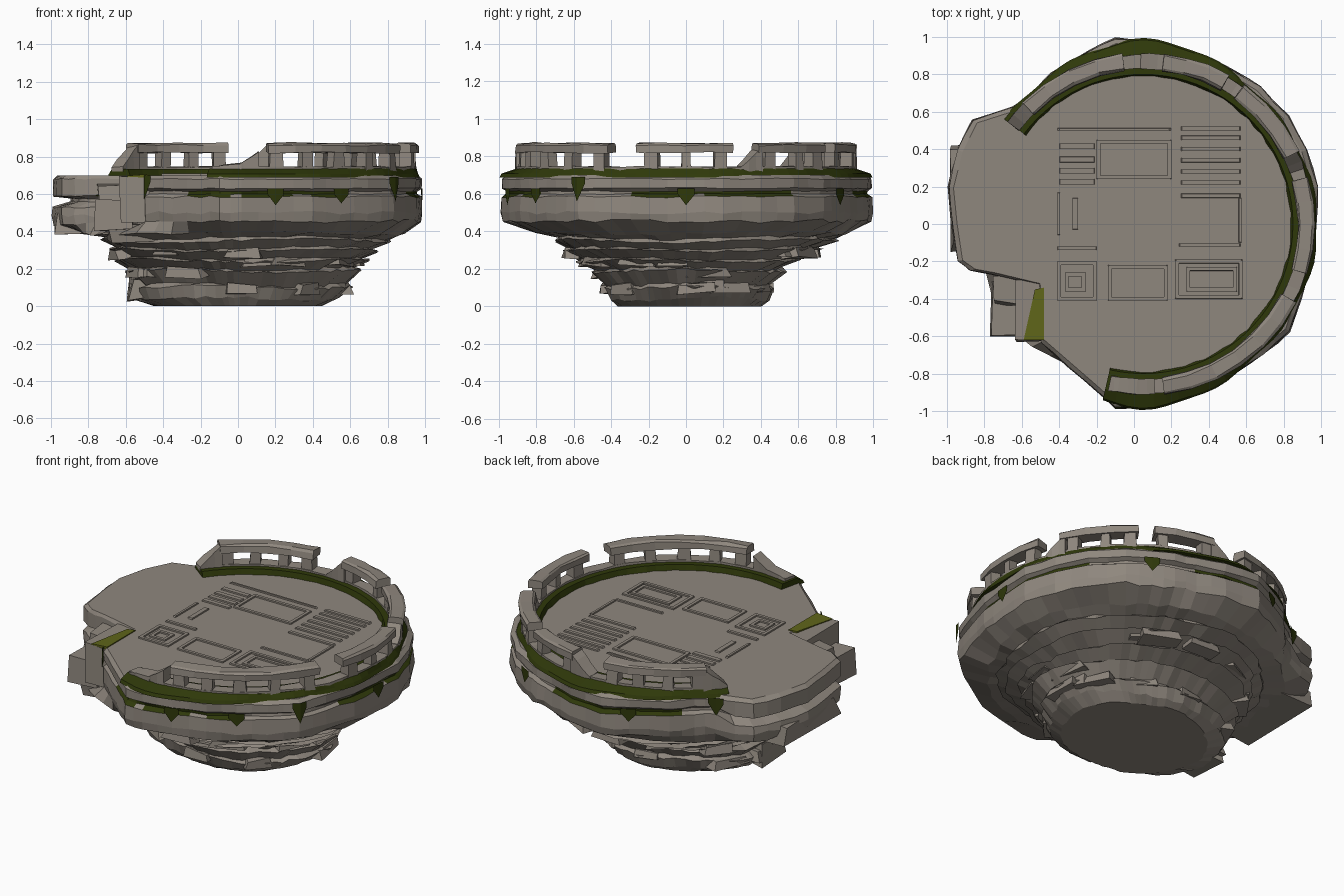
import bpy, bmesh, math, random
from mathutils import Vector, Matrix

if "Cube" in bpy.data.objects:
    bpy.data.objects.remove(bpy.data.objects["Cube"])
random.seed(4)
J = lambda s: random.uniform(-s, s)

def material(name, c):
    m = bpy.data.materials.new(name)
    m.diffuse_color = (*c, 1)
    m.use_nodes = True
    m.node_tree.nodes["Principled BSDF"].inputs["Base Color"].default_value = m.diffuse_color
    return m

STONE = material("grey stone", (0.275, 0.243, 0.208))
MOSS = material("dark moss", (0.028, 0.04, 0.003))
LIGHT = material("light moss", (0.115, 0.13, 0.010))

def add(name, verts, faces, *mats):
    me = bpy.data.meshes.new(name)
    me.from_pydata([tuple(v) for v in verts], [], faces)
    bm = bmesh.new()
    bm.from_mesh(me)
    bmesh.ops.recalc_face_normals(bm, faces=bm.faces)
    bm.to_mesh(me)
    bm.free()
    for m in mats:
        me.materials.append(m)
    ob = bpy.data.objects.new(name, me)
    bpy.context.collection.objects.link(ob)
    return ob

def loft(name, rings, *mats):
    """Skin closed rings and cap both ends."""
    n = len(rings[0])
    f = [(k*n+i, k*n+(i+1) % n, (k+1)*n+(i+1) % n, (k+1)*n+i)
         for k in range(len(rings)-1) for i in range(n)]
    f += [tuple(range(n)), tuple(range((len(rings)-1)*n, len(rings)*n))]
    return add(name, [v for r in rings for v in r], f, *mats)

BOX = [(0, 1, 3, 2), (4, 6, 7, 5), (0, 4, 5, 1), (2, 3, 7, 6), (0, 2, 6, 4), (1, 5, 7, 3)]

def rock(name, c, size, rot=0, jit=0.0, taper=1.0, mat=STONE):
    M = Matrix.Translation(c) @ Matrix.Rotation(rot, 4, 'Z')
    vs = []
    for x in (-.5, .5):
        for y in (-.5, .5):
            for z in (-.5, .5):
                t = taper if z > 0 else 1
                vs.append(M @ Vector((x*size[0]*t+J(jit), y*size[1]*t+J(jit), z*size[2]+J(jit))))
    return add(name, vs, BOX, mat)

# Platform outline seen from above
OUT = [(.98, 0), (.99, .2), (.93, .4), (.83, .58), (.68, .74), (.55, .82), (.43, .88), (.3, .92),
       (.13, .98), (-.1, 1), (-.25, .93), (-.45, .81), (-.55, .7), (-.65, .63), (-.87, .56),
       (-.95, .4), (-1, .2), (-.98, 0), (-.95, -.2), (-.88, -.25), (-.77, -.27), (-.52, -.33),
       (-.5, -.64), (-.35, -.77), (-.2, -.9), (-.1, -.99), (.02, -.99), (.2, -.95), (.4, -.89),
       (.55, -.8), (.7, -.7), (.84, -.58), (.9, -.4), (.96, -.2)]
pts = []
for i, p in enumerate(OUT):
    q = OUT[(i+1) % len(OUT)]
    pts += [p, ((p[0]+q[0])/2, (p[1]+q[1])/2)]

# Terraced underside: z, -x, +x, -y, +y extents
CONE = [(0, .44, .45, .37, .39), (.04, .55, .53, .41, .43), (.10, .57, .60, .44, .46),
        (.115, .53, .57, .42, .44), (.19, .61, .65, .50, .54), (.20, .57, .61, .47, .51),
        (.245, .65, .70, .57, .63), (.255, .61, .66, .55, .60), (.30, .68, .77, .65, .72),
        (.31, .64, .73, .62, .68), (.35, .72, .82, .71, .79), (.365, .71, .80, .69, .77),
        (.39, .86, .87, .81, .85)]

def cone_pt(ring, a):
    z, xm, xp, ym, yp = ring
    c, s = math.cos(a), math.sin(a)
    return Vector((c*(xp if c > 0 else xm), s*(yp if s > 0 else ym), z))

rings = []
for k, r in enumerate(CONE):
    jr, jz = (0.02, 0) if k == 0 else (0.02, 0.007)
    ring = []
    for x, y in pts:
        a = math.atan2(y, x)
        v = cone_pt(r, a) * (1+J(jr)+.02*math.sin(5*a+k*.6))
        v.z = r[0] + (jz and J(jz)+.009*math.sin(3*a+k*.5))
        ring.append(v)
    rings.append(ring)

# Thick rim, mossy groove and floor slab
for z, s, jz in [(.455, .99, .012), (.50, 1, .01), (.585, .995, .006), (.60, .97, .003),
                 (.615, .97, .003), (.63, .995, .004), (.68, .995, .004), (.70, .965, 0)]:
    ring = []
    for x, y in pts:
        left = x < -.7 and y > -.3
        zz, ss = z, s
        if left and .55 < z < .64:
            zz -= .04
            ss = .90 if .59 < z < .62 else s
        if left and z < .6:
            zz -= .015
        k = ss - (abs(J(.008)) if z < .7 else 0)
        ring.append((x*k, y*k, zz+J(jz) if jz else zz))
    rings.append(ring)
base = loft("rock_platform", rings, STONE, MOSS)
for p in base.data.polygons:
    c = p.center
    a = math.atan2(c.y, c.x)
    if .59 < c.z < .62 and abs(p.normal.z) < .9 and c.x > -.8 and math.sin(4*a+1) > -.3:
        p.material_index = 1

# Broken, stepped corner with light moss patch
rock("corner_block", (-.54, -.46, .57), (.18, .33, .24), 0, .008, 1)
rock("corner_step", (-.66, -.46, .49), (.20, .29, .15), 0, .015, .97)
rock("corner_step_upper", (-.66, -.35, .58), (.17, .15, .13), 0, .015, .95)
rock("corner_under", (-.56, -.42, .39), (.26, .30, .10), .1, .015, 1.1)
add("light_moss_patch", [(-.48, -.34, .706), (-.53, -.35, .703), (-.59, -.62, .698), (-.48, -.62, .706),
                         (-.48, -.34, .68), (-.53, -.35, .68), (-.59, -.62, .68), (-.48, -.62, .68)],
    [(0, 1, 2, 3), (4, 5, 6, 7)] + [(i, (i+1) % 4, 4+(i+1) % 4, 4+i) for i in range(4)], LIGHT)

# Loose ledge rocks set in the underside
for i in range(26):
    r = random.choice(CONE[2:10])
    a = i*2.4 + J(.2)
    v = cone_pt(r, a) * .94
    rock("ledge_rock", v, (.09, .2+J(.05), .05), math.atan2(v.y, v.x), .012, .85)
rock("left_ledge", (-.5, -.05, .1), (.16, .26, .12), 0, .02, .9)
rock("left_shelf", (-.84, .15, .45), (.28, .55, .12), .05, .02, .92)

# Curved strips around the arena edge
CX = .05
def arc(name, a0, a1, n, sec, mat, jit=0.0):
    rs = []
    for i in range(n+1):
        t = i/n
        a = math.radians(a0+(a1-a0)*t)
        rs.append([(CX+math.cos(a)*(r+J(jit)), math.sin(a)*(r+J(jit)), z+J(jit)) for r, z in sec(t, a)])
    return loft(name, rs, mat)

def moss_sec(t, a):
    o = .912 + .058*abs(math.sin(a))**10 + .015*math.sin(7*a)**2
    return [(.787+J(.006), .69), (.80, .733), (.905, .735), (o, .708), (o+.010, .688)]
arc("moss_ring", -103, 143, 60, moss_sec, MOSS)
arc("curb", -102, 141, 40, lambda t, a: [(.835, .70), (.835, .746), (.905, .746), (.905, .70)], STONE, .004)

# Railing: top rails on short posts
RAILS = [(97, 135, (100, 110, 121, 132)), (60, 83, (63, 80)), (25, 54, (30, 42, 51)),
         (-17, 16, (-12, 0, 12)), (-83, -27, (-80, -69, -57, -44, -31))]
for a0, a1, posts in RAILS:
    n = max(3, round((a1-a0)/9))
    arc("top_rail", a0, a1, n, lambda t, a: [(.825, .822), (.828, .862), (.842, .873), (.905, .87),
                                             (.918, .86), (.916, .82)], STONE, .005)
    for d in posts:
        a = math.radians(d)
        rock("rail_post", (CX+.872*math.cos(a), .872*math.sin(a), .778), (.066, .065+J(.012), .11), a, .005, .92)
# Broken sloping ends
for a0, a1, top in [(143, 134, .865), (91, 82, .868), (19, 27, .865), (-94, -86, .83), (-102, -92, .765)]:
    arc("broken_rail_end", a0, a1, 3,
        lambda t, a: [(.83, .72), (.83, .75+(top-.75)*t), (.91, .745+(top-.75)*t), (.91, .72)], STONE, .004)

# Moss drips down the rim
for x, y, top, low in [(.17, -.95, .63, .54), (.57, -.8, .63, .55), (-.5, -.64, .70, .57), (.98, .02, .63, .54),
                       (.84, -.58, .69, .56), (.55, .82, .63, .54), (-.25, .93, .63, .55), (-.65, .63, .69, .58)]:
    i = min(range(len(OUT)), key=lambda k: (OUT[k][0]-x)**2+(OUT[k][1]-y)**2)
    p, a, b = (Vector(OUT[k % len(OUT)]) for k in (i, i-1, i+1))
    L, R = p+(a-p).normalized()*.045, p+(b-p).normalized()*.045
    s = 1.004
    up = [(v.x*s, v.y*s, z) for v, z in ((L, top), (p, top), (R, top), (R, top-.035), (p, low), (L, top-.03))]
    add("moss_drip", up, [(0, 1, 4, 5), (1, 2, 3, 4)], MOSS)

# Carved floor relief
def bar(x0, y0, x1, y1, h=.010):
    rock("floor_carving", ((x0+x1)/2, (y0+y1)/2, .699+h/2), (x1-x0, y1-y0, h), 0, 0, .96)

def frame(x0, y0, x1, y1, w=.02):
    bar(x0, y0, x1, y0+w)
    bar(x0, y1-w, x1, y1)
    bar(x0, y0, x0+w, y1)
    bar(x1-w, y0, x1, y1)

for f in [(-.41, -.41, -.2, -.2), (-.37, -.36, -.26, -.26), (.22, -.40, .58, -.19), (.28, -.36, .55, -.23),
          (-.14, -.41, .18, -.22), (-.2, .24, .2, .45)]:
    frame(*f)
for y in (.21, .27, .33, .40):
    bar(-.40, y, -.21, y+.03)
for y in (.14, .21, .27, .33, .39, .45, .50):
    bar(.25, y, .57, y+.022)
bar(-.41, .50, .2, .512)
bar(.56, -.1, .575, .14)
bar(.24, -.12, .57, -.105)
bar(-.41, -.14, -.2, -.12)
bar(-.41, -.06, -.395, .17)
bar(-.33, -.03, -.30, .14)
